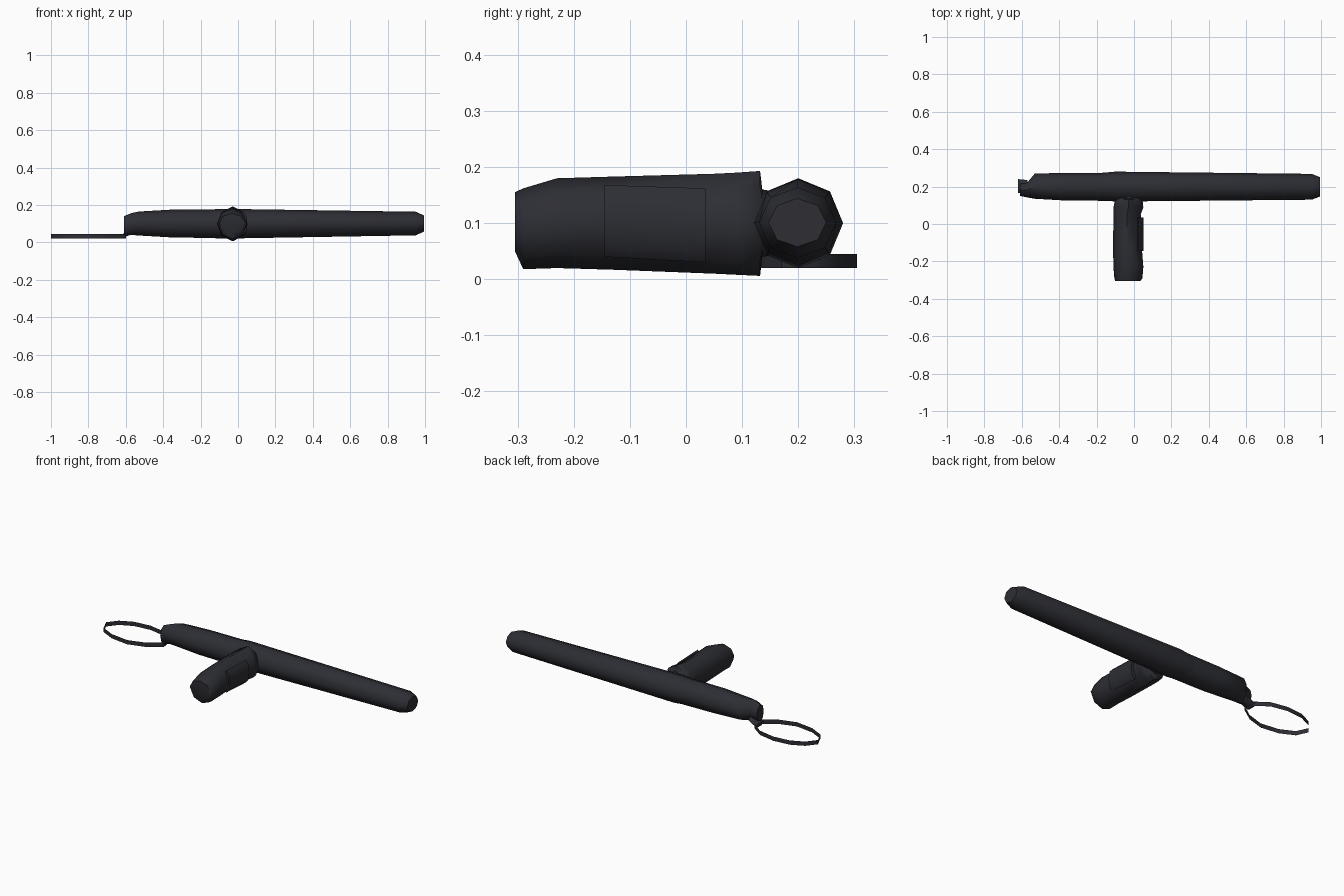
import bpy, bmesh, math
from mathutils import Vector

cube = bpy.data.objects.get("Cube")
if cube:
    bpy.data.objects.remove(cube, do_unlink=True)

black = bpy.data.materials.new("charcoal_black")
black.use_nodes = True
colour = (0.026, 0.027, 0.034, 1)
black.diffuse_color = colour
shader = black.node_tree.nodes["Principled BSDF"]
shader.inputs["Base Color"].default_value = colour
shader.inputs["Roughness"].default_value = 0.7


def finish(name, bm, angle=50):
    bmesh.ops.recalc_face_normals(bm, faces=bm.faces)
    mesh = bpy.data.meshes.new(name)
    bm.to_mesh(mesh)
    bm.free()
    mesh.materials.append(black)
    obj = bpy.data.objects.new(name, mesh)
    bpy.context.collection.objects.link(obj)
    bpy.ops.object.select_all(action="DESELECT")
    obj.select_set(True)
    bpy.context.view_layer.objects.active = obj
    bpy.ops.object.shade_smooth_by_angle(angle=math.radians(angle))
    return obj


def loft(name, axis, sections, sides=8):
    """Each section: position on axis, low and high across, low and high in z."""
    bm = bmesh.new()
    rings = []
    for pos, lo, hi, z0, z1 in sections:
        ring = []
        for i in range(sides):
            a = math.tau * i / sides
            across = (lo + hi) / 2 + (hi - lo) / 2 * math.cos(a)
            z = (z0 + z1) / 2 + (z1 - z0) / 2 * math.sin(a)
            point = (pos, across, z) if axis == "x" else (across, pos, z)
            ring.append(bm.verts.new(point))
        rings.append(ring)
    for a, b in zip(rings, rings[1:]):
        for i in range(sides):
            j = (i + 1) % sides
            bm.faces.new((a[i], a[j], b[j], b[i]))
    bm.faces.new(rings[0])
    bm.faces.new(rings[-1])
    return finish(name, bm)


# Long shaft with its blunt tip
loft("shaft", "x", [
    (-0.19, 0.13, 0.272, 0.03, 0.17),
    (-0.10, 0.12, 0.28, 0.02, 0.18),
    (0.95, 0.13, 0.268, 0.038, 0.164),
    (0.995, 0.147, 0.25, 0.058, 0.144),
])

# Rear grip with its tapering butt
loft("rear_grip", "x", [
    (-0.61, 0.15, 0.215, 0.04, 0.14),
    (-0.57, 0.142, 0.222, 0.04, 0.157),
    (-0.53, 0.135, 0.27, 0.037, 0.165),
    (-0.36, 0.125, 0.273, 0.027, 0.175),
    (-0.12, 0.124, 0.273, 0.023, 0.177),
])

# Side handle, flaring where it meets the shaft
loft("side_handle", "y", [
    (-0.305, -0.10, 0.035, 0.05, 0.155),
    (-0.29, -0.105, 0.045, 0.018, 0.162),
    (-0.23, -0.11, 0.05, 0.02, 0.18),
    (-0.13, -0.112, 0.042, 0.017, 0.183),
    (0.05, -0.11, 0.036, 0.01, 0.188),
    (0.09, -0.11, 0.05, 0.008, 0.19),
    (0.132, -0.10, 0.045, 0.006, 0.193),
    (0.136, -0.10, 0.045, 0.04, 0.16),
    (0.20, -0.09, 0.035, 0.05, 0.15),
])

# Raised finger panel along the handle
loft("finger_panel", "y", [
    (-0.145, 0.0, 0.05, 0.04, 0.168),
    (0.035, 0.0, 0.05, 0.03, 0.162),
])

# Wrist strap: a flat upright ribbon loop
path = [(-0.60, 0.17), (-0.68, 0.115), (-0.78, 0.085), (-0.89, 0.10),
        (-0.97, 0.14), (-1.0, 0.205), (-0.955, 0.26), (-0.88, 0.295),
        (-0.78, 0.305), (-0.68, 0.285), (-0.61, 0.235)]
bm = bmesh.new()
low = [bm.verts.new((x, y, 0.02)) for x, y in path]
high = [bm.verts.new((x, y, 0.045)) for x, y in path]
for i in range(len(path)):
    j = (i + 1) % len(path)
    bm.faces.new((low[i], low[j], high[j], high[i]))
finish("wrist_strap", bm)

# Short tab tying the strap to the butt
loft("strap_tab", "x", [
    (-0.62, 0.165, 0.24, 0.022, 0.045),
    (-0.57, 0.165, 0.235, 0.04, 0.075),
], sides=6)
